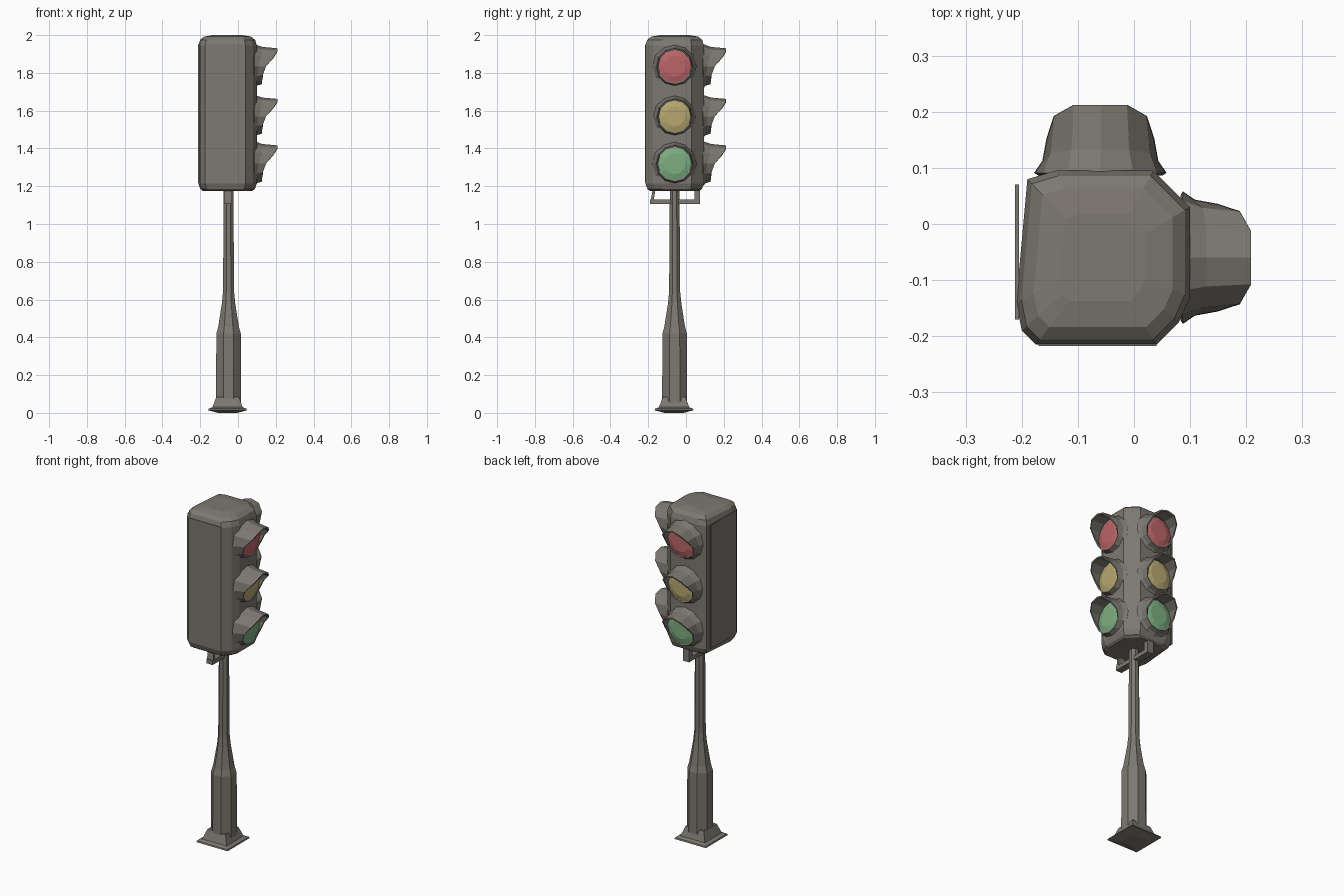
import bpy, bmesh, math

if "Cube" in bpy.data.objects:
    bpy.data.objects.remove(bpy.data.objects["Cube"])

CX, CY = -0.055, -0.06          # vertical axis of the whole signal


def material(name, rgb):
    m = bpy.data.materials.new(name)
    m.diffuse_color = (*rgb, 1)
    m.use_nodes = True
    m.node_tree.nodes["Principled BSDF"].inputs["Base Color"].default_value = m.diffuse_color
    return m


GREY = material("warm grey", (0.205, 0.19, 0.165))
RED = material("dull red", (0.50, 0.13, 0.135))
YELLOW = material("dull yellow", (0.47, 0.39, 0.16))
GREEN = material("dull green", (0.21, 0.42, 0.22))


def finish(bm, name, mat):
    bmesh.ops.recalc_face_normals(bm, faces=bm.faces)
    me = bpy.data.meshes.new(name)
    bm.to_mesh(me)
    bm.free()
    me.materials.append(mat)
    ob = bpy.data.objects.new(name, me)
    bpy.context.collection.objects.link(ob)
    return ob


def loft(name, rings, mat, cap_start=True, cap_end=True):
    """Skin a list of equal-length closed rings of 3D points."""
    bm = bmesh.new()
    vs = [[bm.verts.new(p) for p in r] for r in rings]
    n = len(vs[0])
    for a, b in zip(vs, vs[1:]):
        for i in range(n):
            j = (i + 1) % n
            bm.faces.new((a[i], a[j], b[j], b[i]))
    if cap_start:
        bm.faces.new(vs[0][::-1])
    if cap_end:
        bm.faces.new(vs[-1])
    return finish(bm, name, mat)


def box(name, lo, hi, lean=0.0):
    """Box whose lower end is shifted along y by lean."""
    rings = [[(x, y + s, z) for x, y in
              ((lo[0], lo[1]), (hi[0], lo[1]), (hi[0], hi[1]), (lo[0], hi[1]))]
             for z, s in ((lo[2], lean), (hi[2], 0))]
    return loft(name, rings, GREY)


# Housing: chamfered square section with a wide chamfer between the lamp faces
section = [(-0.21, -0.14), (-0.2, -0.19), (-0.175, -0.215), (0.04, -0.215),
           (0.08, -0.175), (0.1, -0.13), (0.1, 0.03), (0.035, 0.095),
           (-0.14, 0.095), (-0.19, 0.08)]
levels = [(1.175, 0.84), (1.185, 0.93), (1.215, 1), (1.945, 1),
          (1.975, 0.94), (1.992, 0.8), (2.0, 0.5)]
loft("housing", [[(CX + (x - CX) * s, CY + (y - CY) * s, z) for x, y in section]
                 for z, s in levels], GREY)

# Raised flat panels on the two blank sides
box("front_panel", (-0.17, -0.217, 1.22), (0.04, -0.21, 1.95))
box("side_panel", (-0.212, -0.17, 1.22), (-0.205, 0.07, 1.95))


# Lamps: hooded rims and shallow domed lenses on the +x and +y faces
def visor_depth(h):
    """Forward reach of the hood edge for relative height h (-1 to 1)."""
    pts = [(-1, 0.125), (-0.5, 0.13), (0, 0.148), (0.5, 0.188), (0.8, 0.208), (1, 0.208)]
    for (a, da), (b, db) in zip(pts, pts[1:]):
        if h <= b + 1e-6:
            return da + (db - da) * (h - a) / (b - a)
    return 0.208


def lamp(label, zc, r, mat, side):
    def place(d, a, rad):
        s, z = rad * math.cos(a), zc + rad * math.sin(a)
        return (d, CY + s, z) if side == "x" else (-0.06 - s, d + 0.004, z)

    angles = [2 * math.pi * i / 12 for i in range(12)]
    hood = []
    for t, rr in ((0, 1.22), (0.35, 1.06), (1, 0.98)):
        ring = []
        for a in angles:
            tip = visor_depth(math.sin(a))
            ring.append(place(0.085 + (tip - 0.085) * t, a, r * rr))
        hood.append(ring)
    ob = loft(f"{label}_visor_{side}", hood, GREY, False, False)
    mod = ob.modifiers.new("thickness", "SOLIDIFY")
    mod.thickness, mod.offset = 0.008, 0
    loft(f"{label}_lens_{side}",
         [[place(d, a, r * k) for a in angles]
          for d, k in ((0.09, 1.0), (0.122, 0.98), (0.132, 0.6))], mat)


for side in "xy":
    lamp("red", 1.835, 0.093, RED, side)
    lamp("yellow", 1.57, 0.09, YELLOW, side)
    lamp("green", 1.32, 0.094, GREEN, side)

# Pole: eight-sided, with thick sleeve and tapered shoulder
pole = [(0.02, 0.068), (0.42, 0.066), (0.455, 0.056), (0.58, 0.036),
        (0.64, 0.03), (1.19, 0.026)]
loft("pole", [[(-0.05 + 1.06 * r * math.cos(math.pi * (i + 0.5) / 4),
                CY + 1.06 * r * math.sin(math.pi * (i + 0.5) / 4), z)
               for i in range(8)] for z, r in pole], GREY)

# Foot: square plate flaring up to the sleeve
foot = [(0.0, 0.05), (0.014, 0.103), (0.022, 0.1), (0.03, 0.08), (0.085, 0.06)]
loft("foot", [[(-0.055 + r * sx, -0.063 + r * sy, z) for sx, sy in
               ((-1, -1), (1, -1), (1, 1), (-1, 1))] for z, r in foot], GREY)

# Mounting bracket beneath the housing
box("bracket_bar", (-0.073, -0.19, 1.105), (-0.033, 0.075, 1.13))
box("bracket_front_arm", (-0.073, -0.175, 1.105), (-0.033, -0.16, 1.19), -0.015)
box("bracket_back_arm", (-0.073, 0.045, 1.105), (-0.033, 0.075, 1.19))
